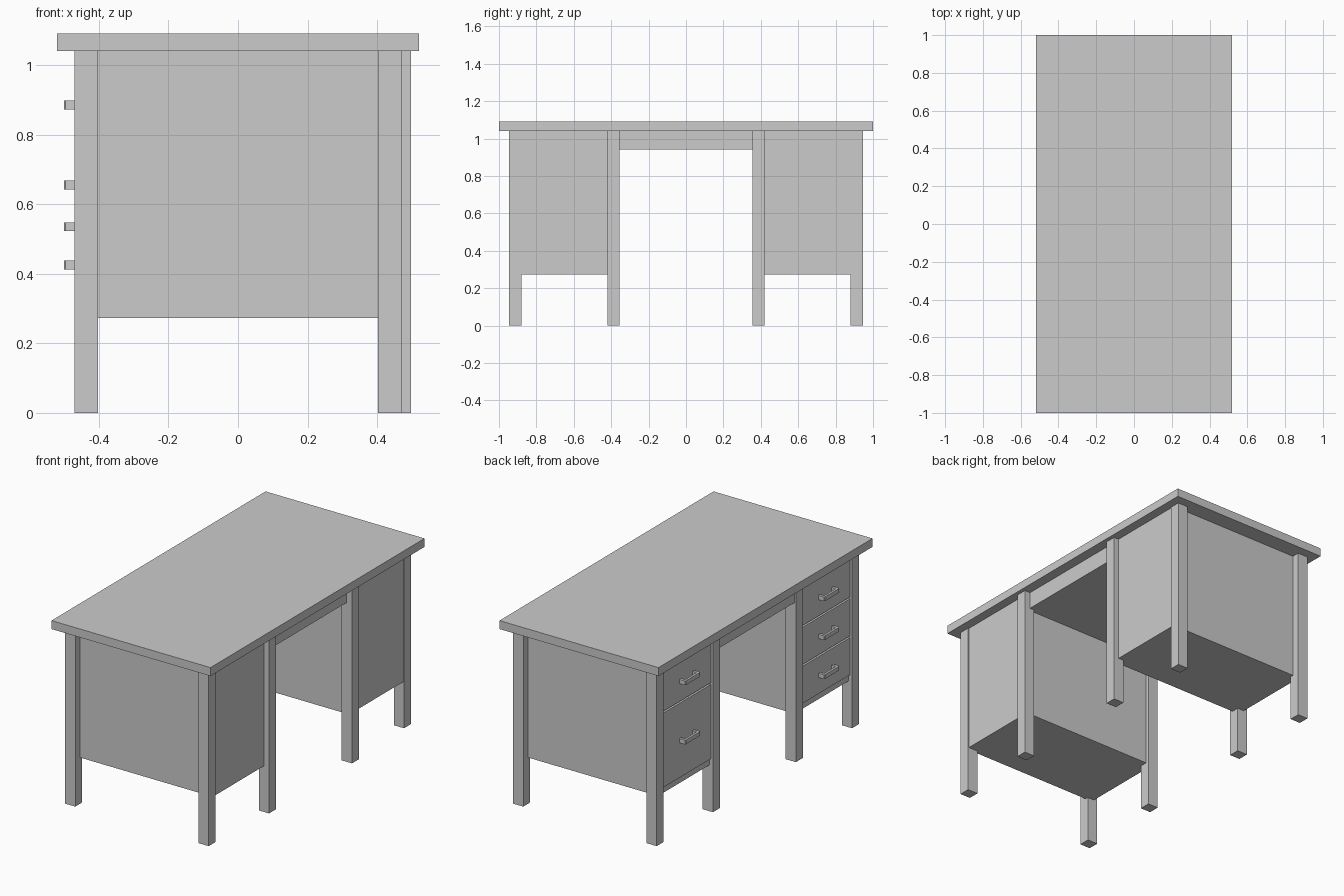
import bpy

if "Cube" in bpy.data.objects:
    bpy.data.objects.remove(bpy.data.objects["Cube"])


def box(name, x, y, z):
    """Box from (min, max) pairs on each axis."""
    bpy.ops.mesh.primitive_cube_add(
        size=1, location=[(a + b) / 2 for a, b in (x, y, z)])
    ob = bpy.context.object
    ob.name = name
    ob.scale = [b - a for a, b in (x, y, z)]
    bpy.ops.object.transform_apply(location=False, rotation=False, scale=True)
    return ob


def span(s, a, b):
    """Range mirrored to side s of the desk."""
    return tuple(sorted((s * a, s * b)))


TOP_Z = 1.04
BASE_Z = 0.273
MID_Y = 0.65


def handle(name, y, z):
    # U-shaped pull: one profile in plan, extruded upwards
    w, t, h = 0.07, 0.016, 0.0125
    outer, inner, back = -0.5, -0.487, -0.455
    plan = [(back, -w), (outer + 0.004, -w), (outer, -w + 0.004),
            (outer, w - 0.004), (outer + 0.004, w), (back, w),
            (back, w - t), (inner, w - t), (inner, -w + t), (back, -w + t)]
    n = len(plan)
    verts = [(px, y + py, z + dz) for dz in (-h, h) for px, py in plan]
    faces = [list(range(n))[::-1], list(range(n, 2 * n))]
    faces += [(i, (i + 1) % n, n + (i + 1) % n, n + i) for i in range(n)]
    mesh = bpy.data.meshes.new(name)
    mesh.from_pydata(verts, [], faces)
    bpy.context.collection.objects.link(bpy.data.objects.new(name, mesh))


# Desk top and shallow tray over the knee space
box("desk_top", (-0.52, 0.52), (-1, 1), (TOP_Z, 1.09))
box("knee_tray", (-0.46, 0.46), (-0.375, 0.375), (0.94, TOP_Z))

# Drawer fronts as (bottom, top, handle height) for each pedestal
drawers = {
    -1: [(0.315, 0.535, 0.425), (0.545, 0.765, 0.655), (0.775, 0.995, 0.885)],
    1: [(0.315, 0.755, 0.535), (0.765, 0.995, 0.885)],
}

for s, side in ((-1, "front"), (1, "rear")):
    # Legs: the inner pair on the +x side stands slightly further out
    for part, x, y in (
            ("outer_leg_left", (-0.47, -0.403), (0.88, 0.945)),
            ("outer_leg_right", (0.403, 0.47), (0.88, 0.945)),
            ("inner_leg_left", (-0.47, -0.403), (0.355, 0.42)),
            ("inner_leg_right", (0.43, 0.497), (0.355, 0.42))):
        box(f"{side}_{part}", x, span(s, *y), (0, TOP_Z))

    # Pedestal cabinet
    box(f"{side}_cabinet", (-0.447, 0.465), span(s, 0.375, 0.9), (BASE_Z, TOP_Z))

    # Drawer fronts and pulls on the -x side
    for i, (lo, hi, hz) in enumerate(drawers[s], 1):
        box(f"{side}_drawer_{i}", (-0.46, -0.44), span(s, 0.424, 0.876), (lo, hi))
        handle(f"{side}_drawer_handle_{i}", s * MID_Y, hz)
